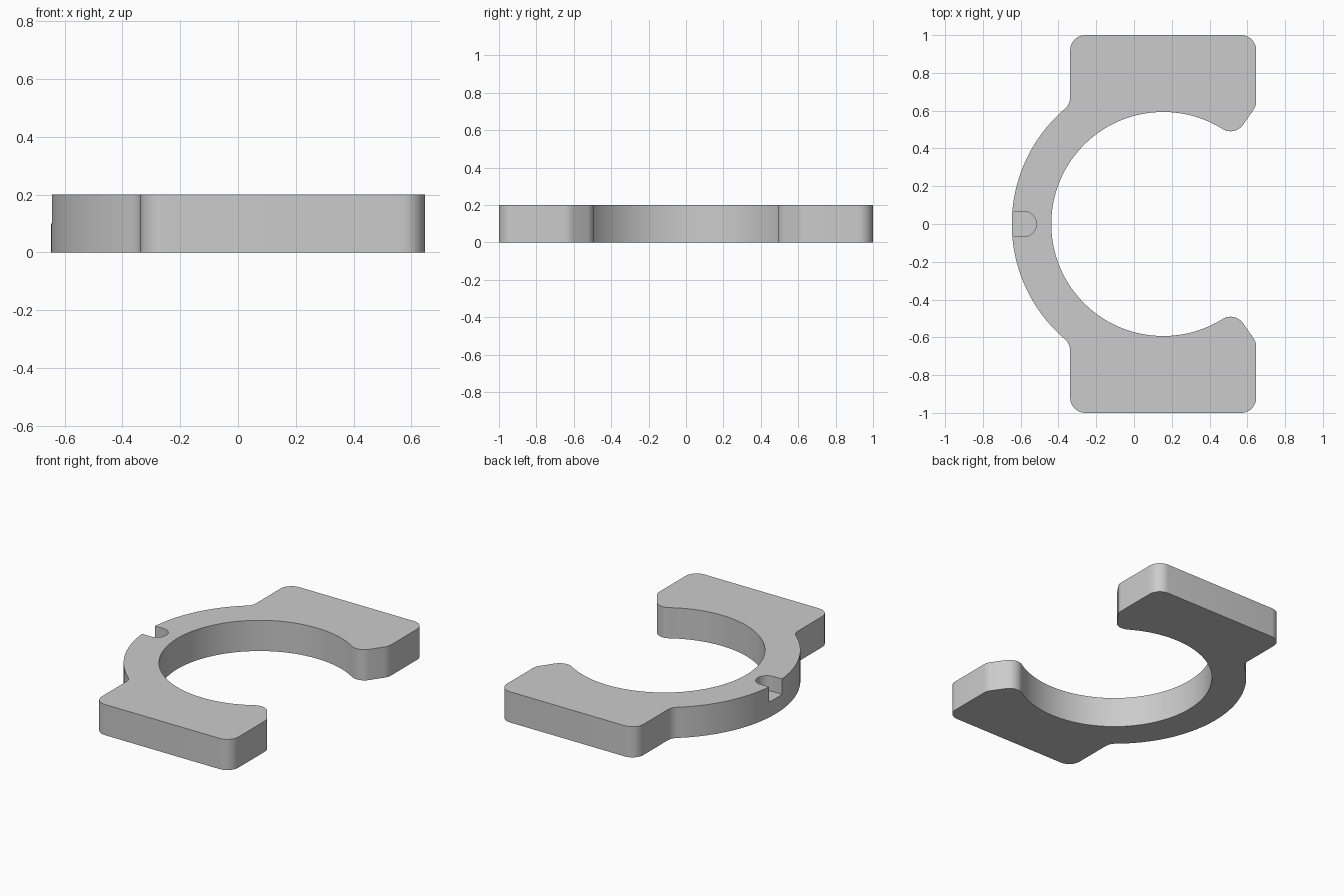
import bpy, bmesh, math

if "Cube" in bpy.data.objects:
    bpy.data.objects.remove(bpy.data.objects["Cube"])

CX, R_IN, R_OUT = 0.155, 0.593, 0.802   # ring centre and radii
H, F = 0.2, 0.08                        # plate height, fillet radius
LEFT, RIGHT, TOP = -0.338, 0.647, 1.0   # ear block limits

grey = bpy.data.materials.new("light_grey")
grey.diffuse_color = (0.6, 0.6, 0.6, 1)
grey.use_nodes = True
grey.node_tree.nodes["Principled BSDF"].inputs["Base Color"].default_value = grey.diffuse_color


def arc(cx, cy, r, a0, a1, n):
    """Points on an arc, angles in degrees."""
    angles = [math.radians(a0 + (a1 - a0) * i / n) for i in range(n + 1)]
    return [(cx + r * math.cos(a), cy + r * math.sin(a)) for a in angles]


def extrude(name, pts, z0, z1):
    bm = bmesh.new()
    face = bm.faces.new([bm.verts.new((x, y, z0)) for x, y in pts])
    res = bmesh.ops.extrude_face_region(bm, geom=[face])
    top = [g for g in res["geom"] if isinstance(g, bmesh.types.BMVert)]
    bmesh.ops.translate(bm, verts=top, vec=(0, 0, z1 - z0))
    bmesh.ops.recalc_face_normals(bm, faces=bm.faces[:])
    mesh = bpy.data.meshes.new(name)
    bm.to_mesh(mesh)
    bm.free()
    mesh.materials.append(grey)
    obj = bpy.data.objects.new(name, mesh)
    bpy.context.collection.objects.link(obj)
    return obj


# Concave fillet between outer ring and ear
nx = LEFT - F
ny = math.sqrt((R_OUT + F) ** 2 - (nx - CX) ** 2)
neck = math.degrees(math.atan2(ny, nx - CX))
# Rounded jaw tip, tangent to the inner circle
tip = 58
tx = CX + (R_IN + F) * math.cos(math.radians(tip))
ty = (R_IN + F) * math.sin(math.radians(tip))

# Upper half of the outline, then mirrored in y
half = arc(CX, 0, R_OUT, 180, neck, 32)
half += arc(nx, ny, F, neck - 180, 0, 8)[1:]
half += arc(LEFT + F, TOP - F, F, 180, 90, 10)
half += arc(RIGHT - F, TOP - F, F, 90, 0, 10)
half += arc(RIGHT - F, 0.65, F, 0, -35, 6)
half += arc(tx, ty, F, -35, tip - 180, 10)
half += arc(CX, 0, R_IN, tip, 180, 56)[1:]
outline = half + [(x, -y) for x, y in reversed(half[1:-1])]
clamp = extrude("clamp_plate", outline, 0, H)

# Half-depth round-ended notch in the back of the ring
notch = [(-0.75, -0.067)] + arc(-0.584, 0, 0.067, -90, 90, 20) + [(-0.75, 0.067)]
cutter = extrude("notch_cutter", notch, 0.1, 0.3)
cutter.hide_render = True
mod = clamp.modifiers.new("notch", 'BOOLEAN')
mod.operation, mod.solver, mod.object = 'DIFFERENCE', 'EXACT', cutter

bpy.context.view_layer.objects.active = clamp
clamp.select_set(True)
bpy.ops.object.modifier_apply(modifier=mod.name)
bpy.data.objects.remove(cutter)
bpy.ops.object.shade_smooth_by_angle(angle=math.radians(30))
